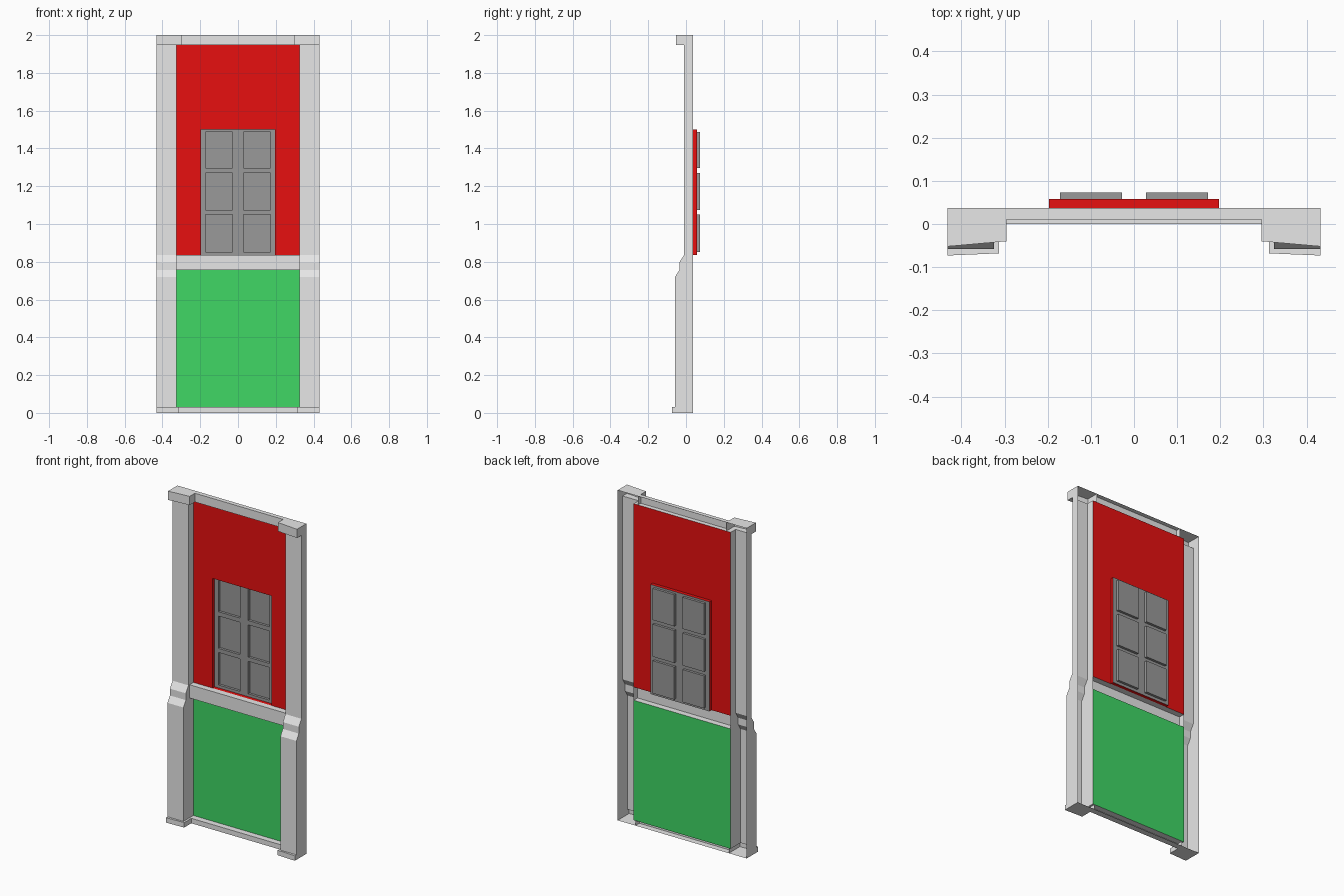
import bpy

cube = bpy.data.objects.get("Cube")
if cube:
    bpy.data.objects.remove(cube, do_unlink=True)


def material(name, rgb):
    m = bpy.data.materials.new(name)
    m.use_nodes = True
    m.diffuse_color = (*rgb, 1)
    m.node_tree.nodes["Principled BSDF"].inputs["Base Color"].default_value = (*rgb, 1)
    return m


STONE = material("pale stone", (0.8, 0.8, 0.8))
RED = material("red paint", (0.8, 0.005, 0.005))
GREEN = material("green paint", (0.05, 0.68, 0.13))
GLASS = material("grey window", (0.32, 0.32, 0.32))


def make(name, quads, mat, mirror=False):
    """Build an object from a list of polygons given by their corners."""
    verts = [v for q in quads for v in q]
    faces, n = [], 0
    for q in quads:
        faces.append(range(n, n + len(q)))
        n += len(q)
    mesh = bpy.data.meshes.new(name)
    mesh.from_pydata(verts, [], [list(f) for f in faces])
    mesh.materials.append(mat)
    ob = bpy.data.objects.new(name, mesh)
    bpy.context.collection.objects.link(ob)
    if mirror:
        ob.modifiers.new("mirror", "MIRROR").use_clip = False
    return ob


def front(x0, x1, z0, z1, y):
    """Upright panel facing the front."""
    return [(x0, y, z0), (x1, y, z0), (x1, y, z1), (x0, y, z1)]


def sides(x0, x1, z0, z1, ya, yb, inward=False):
    """Four walls joining two equal rectangles at depths ya and yb."""
    a, b = front(x0, x1, z0, z1, ya), front(x0, x1, z0, z1, yb)
    walls = [[a[i], b[i], b[i - 3], a[i - 3]] for i in range(4)]
    return [w[::-1] for w in walls] if inward else walls


BACK, GLAZING, PANE = 0.037, 0.058, 0.073
OUT, INN = 0.432, 0.325          # pillar outer and inner faces
RAIL_TOP, RAIL_LOW, CAP = 0.836, 0.756, 1.947
WIN_X, WIN_TOP = 0.197, 1.5

# Hollow pillar, open at the back: (height, outer front, inner front, inner x)
levels = [
    (0, -0.073, -0.068, 0.313), (0.03, -0.073, -0.068, 0.313),
    (0.03, -0.058, -0.058, INN), (0.72, -0.058, -0.058, INN),
    (RAIL_LOW, -0.035, -0.035, INN), (0.797, -0.035, -0.035, INN),
    (RAIL_TOP, -0.01, -0.01, INN), (CAP, -0.01, -0.01, INN),
    (CAP, -0.052, -0.04, 0.296), (2, -0.052, -0.04, 0.296),
]
rings = [[(inn, BACK, z), (inn, fi, z), (OUT, fo, z), (OUT, BACK, z)]
         for z, fo, fi, inn in levels]
quads = [[lo[i], lo[i + 1], hi[i + 1], hi[i]]
         for lo, hi in zip(rings, rings[1:]) for i in range(3)
         if lo[i] != hi[i] or lo[i + 1] != hi[i + 1]]
quads += [rings[0][::-1], rings[-1]]
make("pillars", quads, STONE, mirror=True)


# Hollow cross rails between the pillars
def rail(name, half, z0, z1, y):
    walls = sides(-half, half, z0, z1, y, BACK)
    make(name, [front(-half, half, z0, z1, y), walls[0], walls[2]], STONE)


rail("top_rail", 0.296, CAP, 2, 0.01)
rail("middle_rail", INN, RAIL_LOW, RAIL_TOP, 0)
rail("bottom_rail", 0.313, 0, 0.03, 0)

# Wall panels, the upper one left open for the window
make("lower_panel", [front(-INN, INN, 0.03, RAIL_LOW, BACK)], GREEN)
make("upper_panel", [
    front(-INN, -WIN_X, RAIL_TOP, CAP, BACK),
    front(WIN_X, INN, RAIL_TOP, CAP, BACK),
    front(-WIN_X, WIN_X, WIN_TOP, CAP, BACK)], RED)
make("window_reveal",
     sides(-WIN_X, WIN_X, RAIL_TOP, WIN_TOP, BACK, GLAZING, True), RED)

# Window grid: odd columns and rows are recessed panes
xs = [-WIN_X, -0.172, -0.028, 0.028, 0.172, WIN_X]
zs = [RAIL_TOP, 0.853, 1.05, 1.075, 1.271, 1.297, 1.488, WIN_TOP]
bars, panes = [], []
for i, (x0, x1) in enumerate(zip(xs, xs[1:])):
    for j, (z0, z1) in enumerate(zip(zs, zs[1:])):
        if i % 2 and j % 2:
            panes.append(front(x0, x1, z0, z1, PANE))
            panes += sides(x0, x1, z0, z1, GLAZING, PANE, True)
        else:
            bars.append(front(x0, x1, z0, z1, GLAZING))
make("window_bars", bars, GLASS)
make("window_panes", panes, GLASS)
